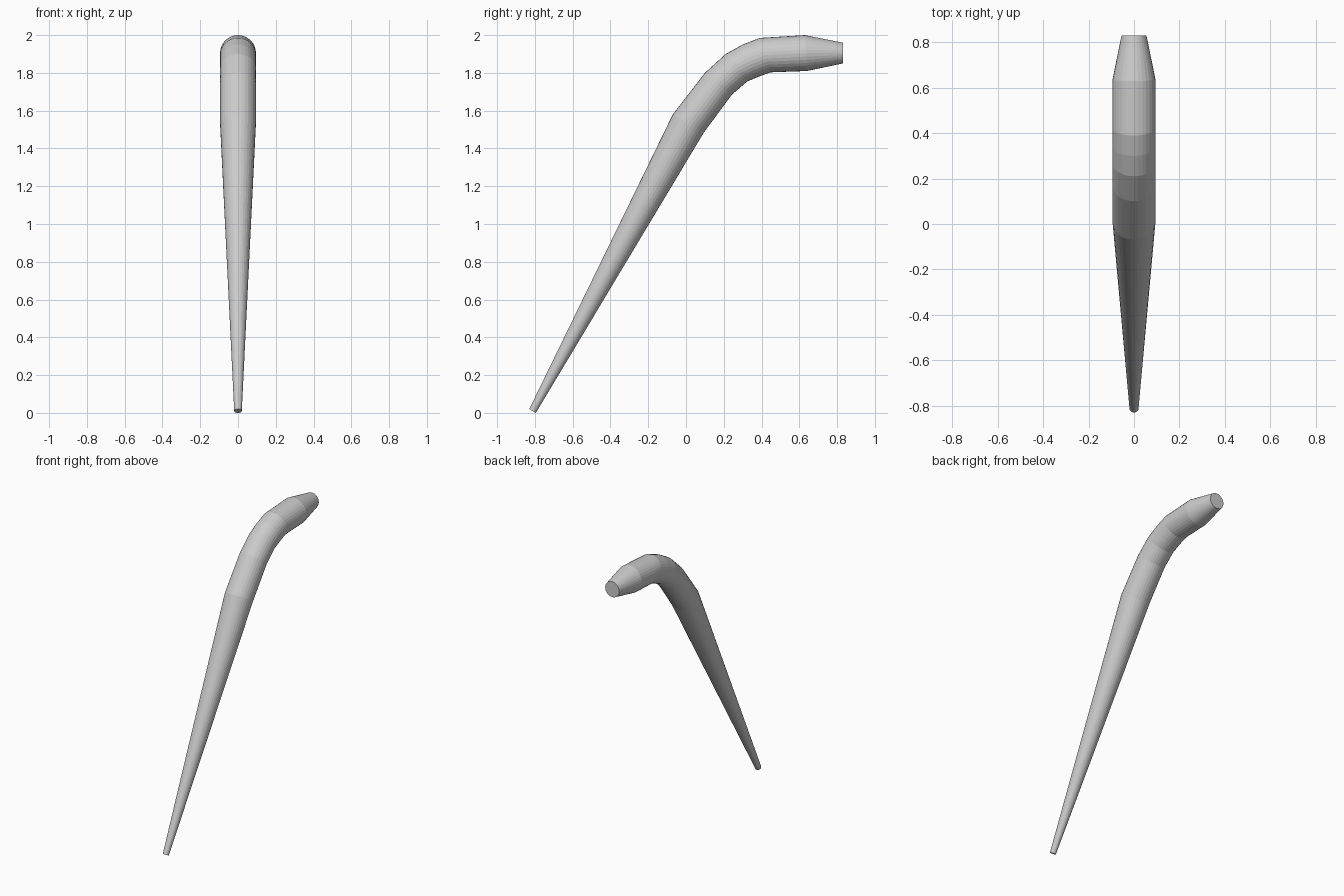
import bpy, bmesh, math
from mathutils import Vector

cube = bpy.data.objects.get("Cube")
if cube:
    bpy.data.objects.remove(cube, do_unlink=True)

SIDES = 32

# Opposite edge points (y, z) of each ring along the bent shaft, and its half width in x
rings = [
    ((-0.83, 0.02), (-0.795, 0.0), 0.02),
    ((-0.07, 1.58), (0.095, 1.485), 0.095),
    ((0.10, 1.80), (0.243, 1.685), 0.095),
    ((0.21, 1.90), (0.325, 1.755), 0.095),
    ((0.30, 1.95), (0.385, 1.78), 0.095),
    ((0.39, 1.985), (0.447, 1.803), 0.095),
    ((0.63, 2.0), (0.64, 1.81), 0.095),
    ((0.83, 1.96), (0.83, 1.85), 0.055),
]

grey = bpy.data.materials.new("light grey")
grey.use_nodes = True
colour = (0.6, 0.6, 0.6, 1)
grey.diffuse_color = colour
grey.node_tree.nodes["Principled BSDF"].inputs["Base Color"].default_value = colour

# Loft the shaft through the rings
bm = bmesh.new()
loops = []
for upper, lower, half_width in rings:
    a, b = Vector((0, *upper)), Vector((0, *lower))
    centre, arm = (a + b) / 2, (a - b) / 2
    side = Vector((half_width, 0, 0))
    angles = [math.tau * i / SIDES for i in range(SIDES)]
    loops.append([bm.verts.new(centre + arm * math.cos(t) + side * math.sin(t)) for t in angles])
for low, high in zip(loops, loops[1:]):
    for i in range(SIDES):
        j = (i + 1) % SIDES
        bm.faces.new((low[i], low[j], high[j], high[i]))

# Flat end caps
bm.faces.new(loops[0])
bm.faces.new(loops[-1])
bmesh.ops.recalc_face_normals(bm, faces=bm.faces)

mesh = bpy.data.meshes.new("bent_handle")
bm.to_mesh(mesh)
bm.free()
mesh.materials.append(grey)
handle = bpy.data.objects.new("bent_handle", mesh)
bpy.context.collection.objects.link(handle)
